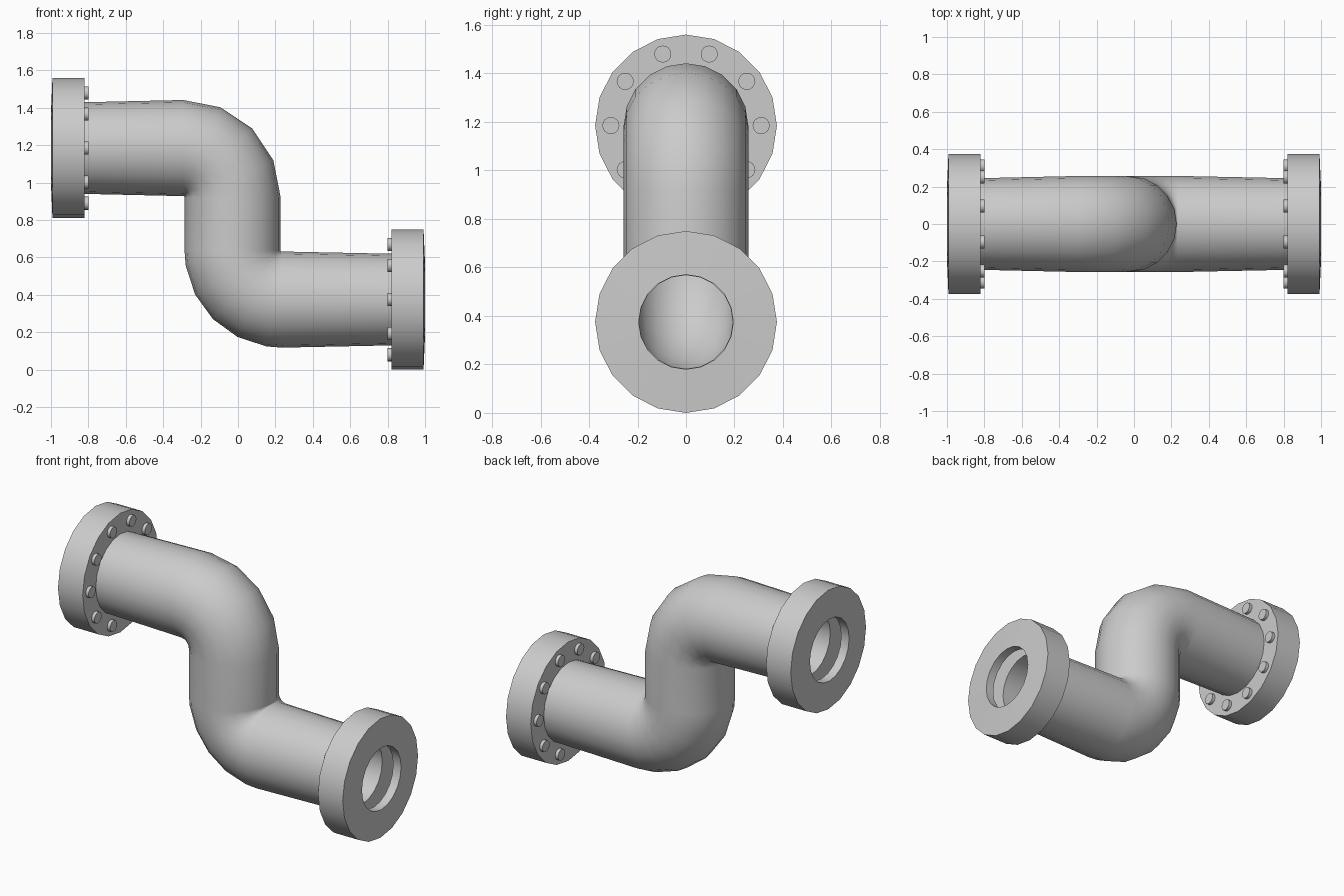
import bpy, bmesh
from math import sin, cos, pi, radians
from mathutils import Matrix

if "Cube" in bpy.data.objects:
    bpy.data.objects.remove(bpy.data.objects["Cube"])

SIDES = 20
Z_TOP, Z_LOW = 1.185, 0.375
R, BEND, WALL = 0.257, 0.263, 0.052


def finish(bm, name):
    bmesh.ops.recalc_face_normals(bm, faces=bm.faces)
    me = bpy.data.meshes.new(name)
    bm.to_mesh(me)
    bm.free()
    ob = bpy.data.objects.new(name, me)
    bpy.context.collection.objects.link(ob)
    bpy.ops.object.select_all(action='DESELECT')
    ob.select_set(True)
    bpy.context.view_layer.objects.active = ob
    bpy.ops.object.shade_smooth_by_angle(angle=radians(35))
    return ob


def closed_sweep(name, stations):
    """Skin a closed loop of rings, each given as (x, z, heading, radius)."""
    bm = bmesh.new()
    rings = []
    for x, z, t, r in stations:
        ring = []
        for i in range(SIDES):
            a = 2 * pi * i / SIDES
            u, v = r * cos(a), r * sin(a)
            ring.append(bm.verts.new((x - sin(t) * u, v, z + cos(t) * u)))
        rings.append(ring)
    for k, ring in enumerate(rings):
        nxt = rings[(k + 1) % len(rings)]
        for i in range(SIDES):
            j = (i + 1) % SIDES
            bm.faces.new((ring[i], ring[j], nxt[j], nxt[i]))
    return finish(bm, name)


# S-shaped centre line: upper elbow, short drop, lower elbow
upper_c = (-0.292, Z_TOP - BEND)
lower_c = (0.234, Z_LOW + BEND)
path = []
for deg in (0, 22.5, 45, 67.5, 90):
    t = radians(deg)
    path.append((upper_c[0] + BEND * sin(t), upper_c[1] + BEND * cos(t), -t, R))
for deg in (0, 9, 27, 45, 63, 81, 90):
    t = radians(deg)
    path.append((lower_c[0] - BEND * cos(t), lower_c[1] - BEND * sin(t), t - pi / 2, R))

outer = [(-0.82, Z_TOP, 0, 0.245)] + path + [(0.82, Z_LOW, 0, 0.245)]
inner = [(x, z, t, r - WALL) for x, z, t, r in path]

# Hollow flange profile: back face, rim, front face, hole lip, cavity, bore
flange = [(0.82, 0.375), (0.992, 0.375), (1.0, 0.195), (0.945, 0.195),
          (0.945, 0.325), (0.87, 0.325), (0.87, 0.193)]
right_end = [(x, Z_LOW, 0, r) for x, r in flange]
left_end = [(-x, Z_TOP, 0, r) for x, r in reversed(flange)]

closed_sweep("flanged_pipe", outer + right_end + inner[::-1] + left_end)

# Bolt heads on the back of each flange
for side, z, label in ((-1, Z_TOP, "upper"), (1, Z_LOW, "lower")):
    bm = bmesh.new()
    for k in range(10):
        a = radians(18 + 36 * k)
        pos = Matrix.Translation((side * 0.815, 0.31 * sin(a), z + 0.31 * cos(a)))
        bmesh.ops.create_cone(bm, cap_ends=True, segments=16, radius1=0.035,
                              radius2=0.035, depth=0.03,
                              matrix=pos @ Matrix.Rotation(pi / 2, 4, 'Y'))
    finish(bm, label + "_flange_bolts")
